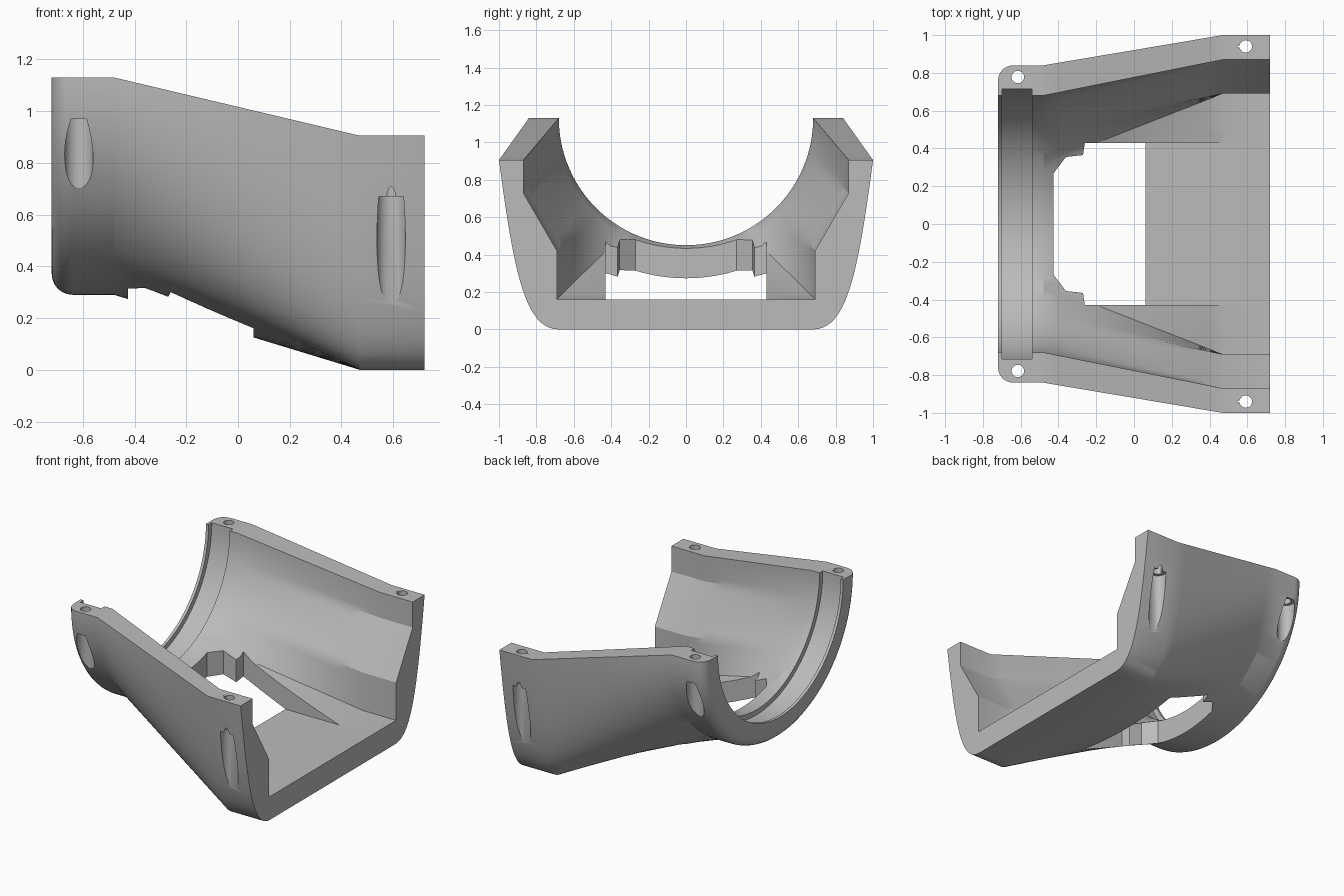
import bpy, bmesh, math
from mathutils import Vector

if "Cube" in bpy.data.objects:
    bpy.data.objects.remove(bpy.data.objects["Cube"], do_unlink=True)

RIM_LOW, RIM_HIGH = 0.905, 1.13      # rim heights at the square and the round end
ROUND_X, SQUARE_X, END_X = -0.48, 0.47, 0.72


def make_object(name, bm):
    bmesh.ops.recalc_face_normals(bm, faces=bm.faces)
    mesh = bpy.data.meshes.new(name)
    bm.to_mesh(mesh)
    bm.free()
    obj = bpy.data.objects.new(name, mesh)
    bpy.context.scene.collection.objects.link(obj)
    return obj


def loft(name, sections):
    """Skin (x, half profile) pairs, mirrored across y, with capped ends."""
    bm = bmesh.new()
    rings = []
    for x, half in sections:
        full = [(-y, z) for y, z in reversed(half)] + half[1:]
        rings.append([bm.verts.new((x, y, z)) for y, z in full])
    for a, b in zip(rings, rings[1:]):
        n = len(a)
        for i in range(n):
            j = (i + 1) % n
            bm.faces.new((a[i], a[j], b[j], b[i]))
    bm.faces.new(rings[0])
    bm.faces.new(rings[-1])
    return make_object(name, bm)


def prism(name, outline, z0, z1):
    bm = bmesh.new()
    face = bm.faces.new([bm.verts.new((x, y, z0)) for x, y in outline])
    new = bmesh.ops.extrude_face_region(bm, geom=[face])["geom"]
    for v in new:
        if isinstance(v, bmesh.types.BMVert):
            v.co.z = z1
    return make_object(name, bm)


def circle(x, y, r, n=32):
    return [(x + r * math.cos(2 * math.pi * i / n), y + r * math.sin(2 * math.pi * i / n))
            for i in range(n)]


def arc(r, degrees):
    return [(r * math.sin(math.radians(d)), RIM_HIGH - r * math.cos(math.radians(d)))
            for d in degrees]


def mix(a, b, t):
    return [(p[0] + (q[0] - p[0]) * t, p[1] + (q[1] - p[1]) * t) for p, q in zip(a, b)]


def spread(keys, steps):
    """Subdivide the spans between key values or points."""
    out = [keys[0]]
    for a, b, n in zip(keys, keys[1:], steps):
        out += [a + (b - a) * (i / n) for i in range(1, n + 1)]
    return out


def cut(target, cutter):
    mod = target.modifiers.new("cut", "BOOLEAN")
    mod.operation, mod.solver, mod.object = "DIFFERENCE", "EXACT", cutter
    bpy.context.view_layer.objects.active = target
    bpy.ops.object.modifier_apply(modifier=mod.name)
    bpy.data.objects.remove(cutter, do_unlink=True)


# Outer skin: half round at one end, flat bottomed at the other
FLAT, CURVE = 10, 20
angles = spread([0, 36, 90], [FLAT, CURVE])
p0, p1, p2, p3 = (Vector(p) for p in ((0.68, 0), (0.86, 0), (0.92, 0.3), (1, RIM_LOW)))
side = []
for i in range(1, CURVE + 1):
    t = i / CURVE
    s = 1 - t
    side.append(tuple(p0 * s**3 + p1 * 3 * s * s * t + p2 * 3 * s * t * t + p3 * t**3))
square = [(0.68 * i / FLAT, 0) for i in range(FLAT + 1)] + side
rounded = arc(0.84, angles)
sections = []
for i in range(7):                    # rolled edge at the round end
    a = math.pi / 2 * i / 6
    sections.append((-0.72 + 0.08 * (1 - math.cos(a)), arc(0.76 + 0.08 * math.sin(a), angles)))
for i in range(13):
    t = i / 12
    sections.append((ROUND_X + (SQUARE_X - ROUND_X) * t, mix(rounded, square, t)))
sections.append((END_X, square))
shell = loft("half_shell", sections)

# Cavity: round bore opening into a stepped trough
steps = [8, 6, 8, 6]
corners = [Vector(p) for p in ((0, 0.16), (0.69, 0.16), (0.69, 0.42), (0.87, 0.73), (0.87, RIM_LOW))]
trough = [tuple(p) for p in spread(corners, steps)]
bore = arc(0.68, spread([0, 28, 46, 73, 90], steps))
trough.append((0.87, 1.5))
bore.append((0.68, 1.5))
sections = [(-0.9, bore)]
for i in range(13):
    t = i / 12
    sections.append((ROUND_X + (SQUARE_X - ROUND_X) * t, mix(bore, trough, t)))
sections.append((0.9, trough))
cut(shell, loft("cavity_cutter", sections))

# Seat groove in the bore
groove = arc(0.715, spread([0, 90], [30])) + [(0.715, 1.5)]
cut(shell, loft("groove_cutter", [(-0.7, groove), (-0.54, groove)]))

# Level floor channel and the opening through the bottom
cut(shell, prism("channel_cutter", [(0, -0.43), (0.9, -0.43), (0.9, 0.43), (0, 0.43)], 0.16, 0.7))
edge = [(0.06, 0.43), (-0.26, 0.43), (-0.27, 0.365), (-0.36, 0.355), (-0.425, 0.27)]
opening = edge + [(x, -y) for x, y in reversed(edge)]
cut(shell, prism("opening_cutter", opening, -0.2, 0.8))

# Screw holes through the rim, with wider head pockets breaking out of the sides
for sign in (-1, 1):
    for x, y, top in ((-0.615, 0.778, 0.97), (0.592, 0.94, 0.67)):
        hole = circle(x, sign * y, 0.033)
        if x > 0:
            hole[16] = (x - 0.048, sign * y)
        cut(shell, prism("hole_cutter", hole, top - 0.05, 1.4))
        cut(shell, prism("pocket_cutter", circle(x, sign * y, 0.055), top - 0.5, top))

# Finish
grey = bpy.data.materials.new("plain_grey")
grey.use_nodes = True
colour = (0.5, 0.5, 0.5, 1)
grey.diffuse_color = colour
grey.node_tree.nodes["Principled BSDF"].inputs["Base Color"].default_value = colour
shell.data.materials.clear()
shell.data.materials.append(grey)
for p in shell.data.polygons:
    p.material_index = 0
bpy.ops.object.select_all(action="DESELECT")
shell.select_set(True)
bpy.context.view_layer.objects.active = shell
bpy.ops.object.shade_smooth_by_angle(angle=math.radians(25))
